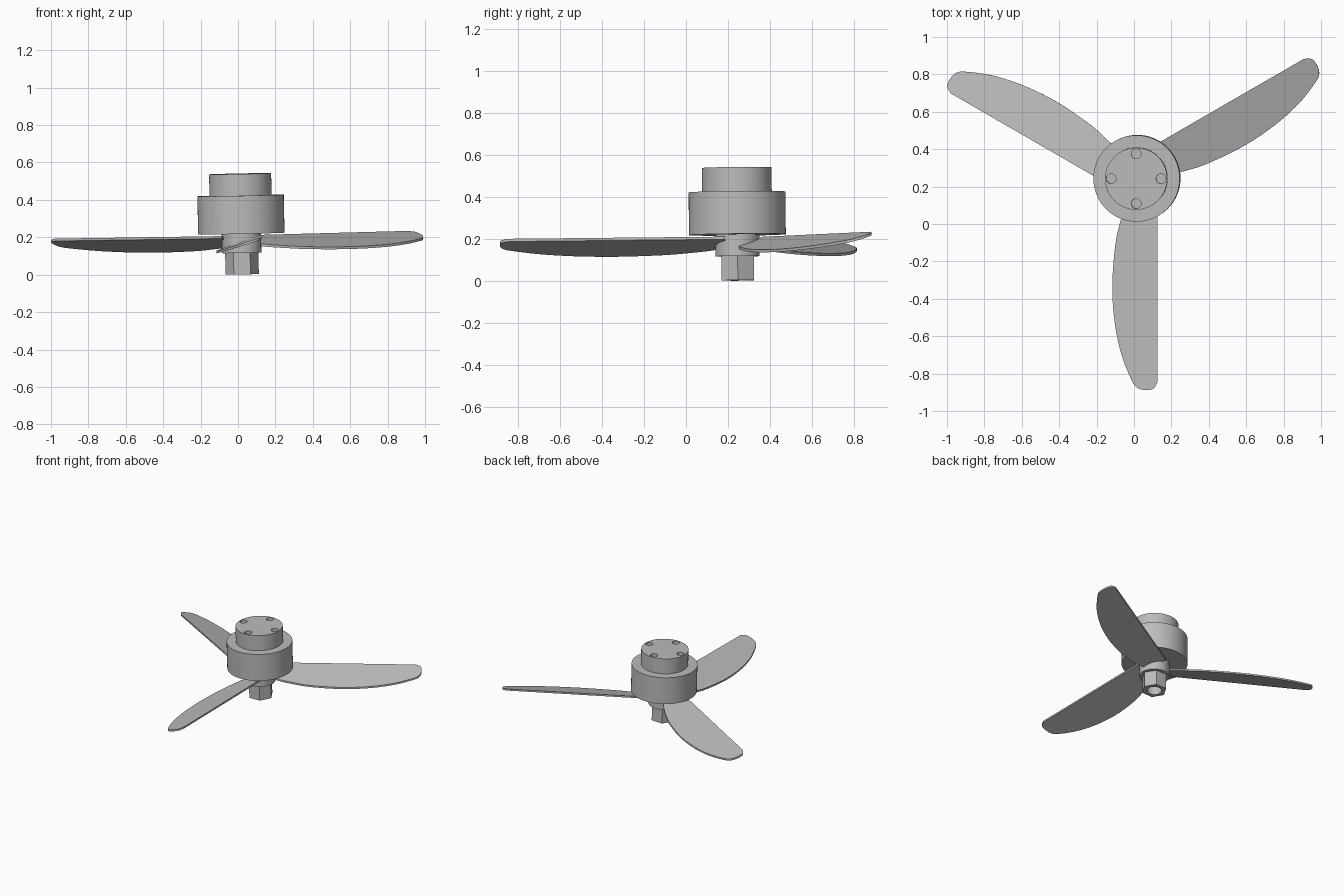
import bpy, bmesh, math
from mathutils import Matrix, Vector

if "Cube" in bpy.data.objects:
    bpy.data.objects.remove(bpy.data.objects["Cube"])

# One plain grey for the whole model
grey = bpy.data.materials.new("plain grey")
grey.use_nodes = True
colour = (0.5, 0.5, 0.5, 1)
grey.diffuse_color = colour
grey.node_tree.nodes["Principled BSDF"].inputs["Base Color"].default_value = colour

# The rotor axis leans very slightly
axis = Vector((-0.021, -0.01, 1)).normalized()
lean = Vector((0, 0, 1)).rotation_difference(axis).to_matrix().to_4x4()
PLACE = Matrix.Translation((0.0225, 0.2475, 0.002)) @ lean


def finish(name, bm, matrix):
    bmesh.ops.recalc_face_normals(bm, faces=bm.faces)
    mesh = bpy.data.meshes.new(name)
    bm.to_mesh(mesh)
    bm.free()
    mesh.materials.append(grey)
    obj = bpy.data.objects.new(name, mesh)
    bpy.context.collection.objects.link(obj)
    obj.matrix_world = matrix
    return obj


def cylinder(name, radius, z0, z1, sides=64, x=0, y=0):
    bm = bmesh.new()
    bmesh.ops.create_cone(bm, cap_ends=True, segments=sides, radius1=radius,
                          radius2=radius, depth=z1 - z0,
                          matrix=Matrix.Translation((x, y, (z0 + z1) / 2)))
    return finish(name, bm, PLACE)


def activate(obj):
    bpy.ops.object.select_all(action='DESELECT')
    obj.select_set(True)
    bpy.context.view_layer.objects.active = obj


def smooth(obj):
    activate(obj)
    bpy.ops.object.shade_smooth_by_angle(angle=math.radians(30))


def cut(obj, cutter):
    cutter.hide_render = True
    activate(obj)
    mod = obj.modifiers.new("cut", 'BOOLEAN')
    mod.operation, mod.object, mod.solver = 'DIFFERENCE', cutter, 'EXACT'
    bpy.context.view_layer.update()
    bpy.ops.object.modifier_apply(modifier=mod.name)
    bpy.data.objects.remove(cutter)


# Motor body stack
motor_housing = cylinder("motor_housing", 0.231, 0.218, 0.422)
motor_cap = cylinder("motor_cap", 0.166, 0.42, 0.538)
hub = cylinder("hub", 0.105, 0.115, 0.22)
shaft_nut = cylinder("shaft_nut", 0.089, 0, 0.117, sides=6)
# turn the nut so that two corners lie on the x axis
shaft_nut.data.transform(Matrix.Rotation(math.radians(30), 4, 'Z'))

# Four screw holes in the cap and the bore of the nut
for i in range(4):
    a = i * math.pi / 2
    cut(motor_cap, cylinder("screw_hole", 0.026, 0.48, 0.6, 24,
                            0.133 * math.cos(a), 0.133 * math.sin(a)))
cut(shaft_nut, cylinder("bore", 0.052, -0.05, 0.1, 32))
for part in (motor_housing, motor_cap, hub, shaft_nut):
    smooth(part)


def spline(points, steps=5):
    """Smooth curve passing through the given points."""
    pts = [Vector(p) for p in points]
    pts = [2 * pts[0] - pts[1]] + pts + [2 * pts[-1] - pts[-2]]
    out = []
    for p0, p1, p2, p3 in zip(pts, pts[1:], pts[2:], pts[3:]):
        for k in range(steps):
            t = k / steps
            out.append(0.5 * (2 * p1 + (p2 - p0) * t
                              + (2 * p0 - 5 * p1 + 4 * p2 - p3) * t * t
                              + (3 * p1 - p0 - 3 * p2 + p3) * t ** 3))
    return out + [pts[-2]]


# Blade outline: swept edge, round tip, then the straight edge
swept = spline([(-0.03, 0.06), (-0.065, 0.14), (-0.092, 0.23), (-0.12, 0.36),
                (-0.136, 0.58), (-0.122, 0.78), (-0.085, 0.95), (-0.03, 1.085),
                (0.0, 1.122), (0.04, 1.133), (0.085, 1.126), (0.107, 1.09)])
outline = swept + [Vector((0.107, 0.06))]
PITCH, THICK = 0.3, 0.013

for i, name in enumerate(("front_blade", "left_blade", "right_blade")):
    bm = bmesh.new()
    verts = [bm.verts.new((p.x, -p.y, 0.162 + PITCH * p.x)) for p in outline]
    face = bm.faces.new(verts)
    extruded = bmesh.ops.extrude_face_region(bm, geom=[face])["geom"]
    bmesh.ops.translate(bm, vec=(0, 0, THICK),
                        verts=[g for g in extruded if isinstance(g, bmesh.types.BMVert)])
    spin = Matrix.Rotation(i * math.tau / 3, 4, 'Z')
    smooth(finish(name, bm, PLACE @ spin))
